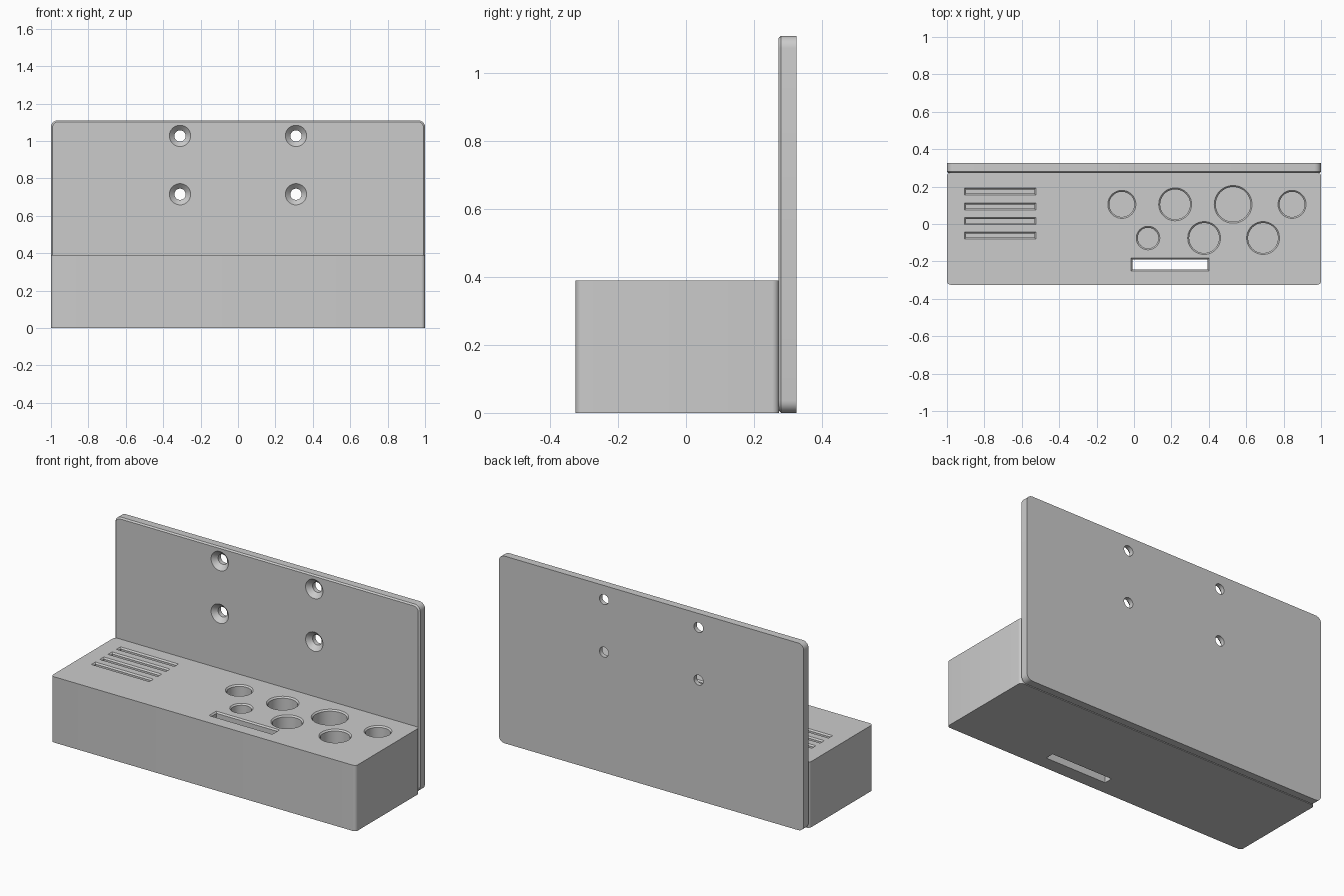
import bpy, bmesh, math
from mathutils import Vector

cube = bpy.data.objects.get("Cube")
if cube:
    bpy.data.objects.remove(cube, do_unlink=True)

grey = bpy.data.materials.new("matte_grey")
grey.use_nodes = True
colour = (0.6, 0.6, 0.6, 1)
grey.diffuse_color = colour
grey.node_tree.nodes["Principled BSDF"].inputs["Base Color"].default_value = colour


def rounded(hx, hy, r, seg=6):
    """Outline of a rectangle with rounded corners."""
    pts = []
    for i, (sx, sy) in enumerate([(1, 1), (-1, 1), (-1, -1), (1, -1)]):
        for k in range(seg + 1):
            a = math.pi / 2 * (i + k / seg)
            pts.append((sx * (hx - r) + r * math.cos(a), sy * (hy - r) + r * math.sin(a)))
    return pts


def box(hx, hy):
    return [(hx, hy), (-hx, hy), (-hx, -hy), (hx, -hy)]


def circle(r, sides=48):
    return [(r * math.cos(math.tau * k / sides), r * math.sin(math.tau * k / sides)) for k in range(sides)]


def loft(name, levels, centre=(0, 0), along_y=False):
    """Closed solid through a list of (height, outline) sections."""
    bm = bmesh.new()
    rings = []
    for h, pts in levels:
        ring = []
        for u, v in pts:
            u, v = u + centre[0], v + centre[1]
            ring.append(bm.verts.new(Vector((u, h, v)) if along_y else Vector((u, v, h))))
        rings.append(ring)
    n = len(rings[0])
    for a, b in zip(rings, rings[1:]):
        for k in range(n):
            bm.faces.new((a[k], a[(k + 1) % n], b[(k + 1) % n], b[k]))
    bm.faces.new(rings[0])
    bm.faces.new(rings[-1])
    bmesh.ops.recalc_face_normals(bm, faces=bm.faces)
    mesh = bpy.data.meshes.new(name)
    bm.to_mesh(mesh)
    bm.free()
    mesh.materials.append(grey)
    obj = bpy.data.objects.new(name, mesh)
    bpy.context.collection.objects.link(obj)
    return obj


def carve(obj, cutters):
    bpy.context.view_layer.objects.active = obj
    for c in cutters:
        c.hide_render = True
        mod = obj.modifiers.new("cut", "BOOLEAN")
        mod.operation = "DIFFERENCE"
        mod.solver = "EXACT"
        mod.object = c
        bpy.ops.object.modifier_apply(modifier=mod.name)
        bpy.data.objects.remove(c, do_unlink=True)


TOP, FLOOR, CH = 0.39, 0.05, 0.008


def pocket(name, shape, centre, bottom=FLOOR):
    """Cutter with a chamfered mouth; shape(d) gives the outline grown by d."""
    return loft(name, [(bottom, shape(0)), (TOP - CH, shape(0)), (TOP + CH, shape(2 * CH))], centre)


# Tool block with rounded upright edges
block = loft("tool_block", [(0, rounded(1, 0.2995, 0.02)), (TOP, rounded(1, 0.2995, 0.02))], (0, -0.0255))
cutters = []

# Round tool pockets in two rows
for x, y, r in [(-0.065, 0.105, 0.067), (0.22, 0.105, 0.08), (0.53, 0.105, 0.093), (0.845, 0.105, 0.067),
                (0.075, -0.075, 0.055), (0.375, -0.075, 0.08), (0.69, -0.075, 0.08)]:
    cutters.append(pocket("round_pocket", lambda d, r=r: circle(r + d), (x, y)))

# Narrow blade slots
for i in range(4):
    cutters.append(pocket("blade_slot", lambda d: box(0.182 + d, 0.011 + d), (-0.715, 0.173 - 0.0785 * i)))

# Long slot through the whole block
cutters.append(pocket("through_slot", lambda d: box(0.2 + d, 0.026 + d), (0.193, -0.217), -0.1))
carve(block, cutters)

# Back plate with rounded corners and a chamfered front edge
H = 1.11 / 2
plate = loft("back_plate", [(0.272, rounded(1 - CH, H - CH, 0.03)),
                            (0.28, rounded(1, H, 0.036)),
                            (0.325, rounded(1, H, 0.036))], (0, H), True)

# Countersunk screw holes
holes = []
for x in (-0.31, 0.31):
    for z in (0.715, 1.027):
        holes.append(loft("screw_hole", [(0.262, circle(0.067, 32)), (0.299, circle(0.03, 32)),
                                         (0.4, circle(0.03, 32))], (x, z), True))
carve(plate, holes)

# Smooth curved walls, keep edges sharp
for obj in (block, plate):
    bpy.ops.object.select_all(action="DESELECT")
    obj.select_set(True)
    bpy.context.view_layer.objects.active = obj
    bpy.ops.object.shade_smooth_by_angle(angle=math.radians(25))
